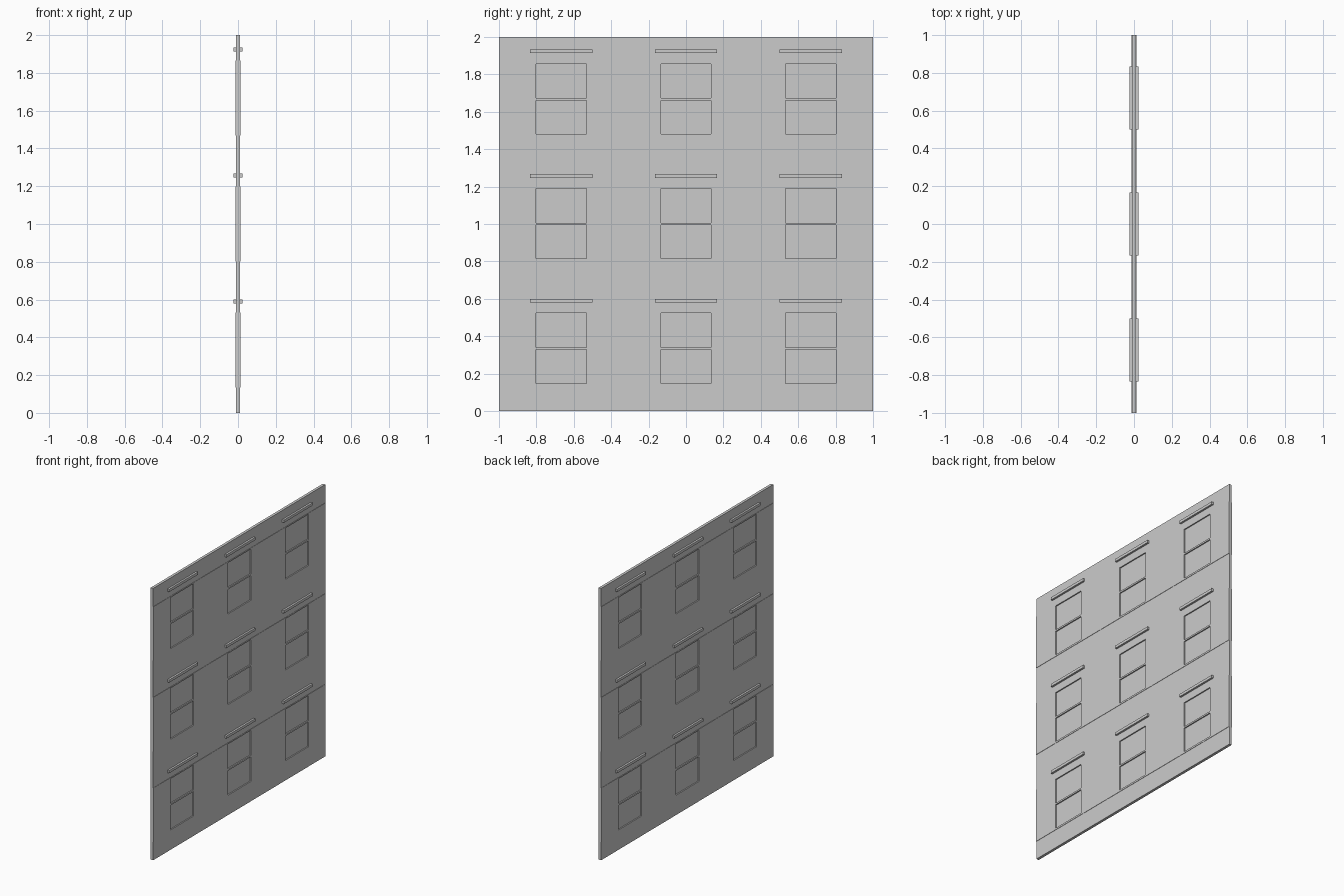
import bpy, bmesh
from mathutils import Matrix

if "Cube" in bpy.data.objects:
    bpy.data.objects.remove(bpy.data.objects["Cube"])

PITCH = 2 / 3
COLUMNS = [-PITCH, 0, PITCH]
OPEN = 0.134          # half width of a window opening
WALL, BAND, PANE, LEDGE = 0.010, 0.0125, 0.004, 0.024   # half thicknesses


def boxes(name, items):
    """One object from boxes (half thickness, y0, y1, z0, z1)."""
    bm = bmesh.new()
    for t, y0, y1, z0, z1 in items:
        m = (Matrix.Translation((0, (y0 + y1) / 2, (z0 + z1) / 2))
             @ Matrix.Diagonal((2 * t, y1 - y0, z1 - z0, 1)))
        bmesh.ops.create_cube(bm, size=1, matrix=m)
    me = bpy.data.meshes.new(name)
    bm.to_mesh(me)
    bm.free()
    ob = bpy.data.objects.new(name, me)
    bpy.context.collection.objects.link(ob)


# plain wall strips below, between and above the window rows
edges = [0]
for r in range(3):
    edges += [r * PITCH + 0.135, r * PITCH + 0.532]
edges.append(2)
boxes("wall_strips", [(WALL, -1, 1, edges[i], edges[i + 1]) for i in range(0, 8, 2)])

for r in range(3):
    z = r * PITCH
    # piers standing between the windows
    sides = [-1] + [c + s * OPEN for c in COLUMNS for s in (-1, 1)] + [1]
    boxes(f"piers_{r + 1}", [(BAND, sides[i], sides[i + 1], z + 0.135, z + 0.532)
                             for i in range(0, 8, 2)])
    for k, c in enumerate(COLUMNS):
        tag = f"{r + 1}_{k + 1}"
        a, b = c - OPEN, c + OPEN
        # bottom, middle and top rails of the sash window
        boxes(f"window_rails_{tag}", [(BAND, a, b, z + z0, z + z1) for z0, z1 in
                                      ((0.135, 0.148), (0.328, 0.340), (0.523, 0.532))])
        # recessed glass
        boxes(f"window_pane_{tag}", [(PANE, a, b, z + 0.148, z + 0.328),
                                     (PANE, a, b, z + 0.340, z + 0.523)])
        # projecting ledge above the window
        boxes(f"window_ledge_{tag}", [(LEDGE, c - 0.167, c + 0.167, z + 0.58, z + 0.60)])
